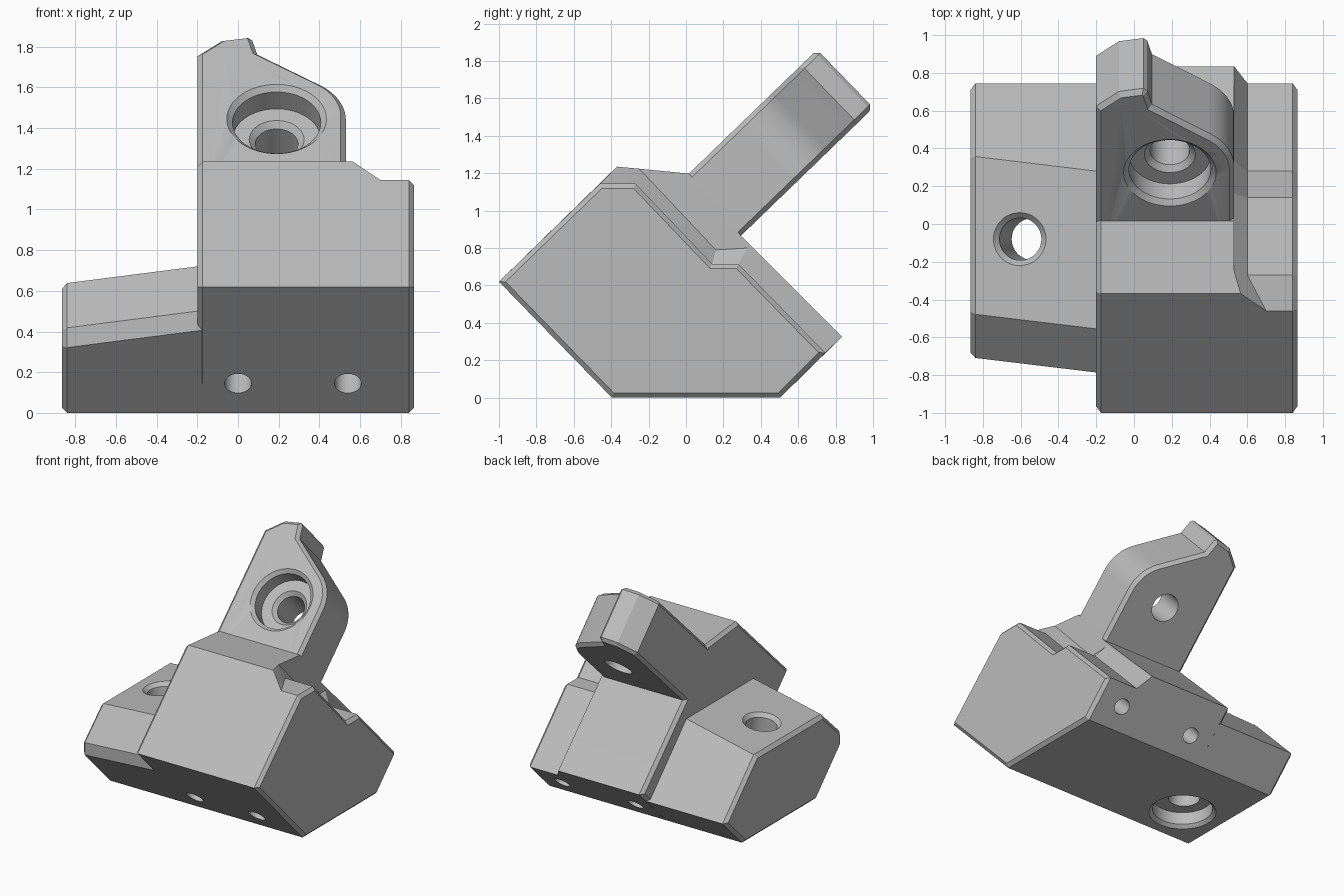
import bpy, bmesh, math
from mathutils import Vector

if "Cube" in bpy.data.objects:
    bpy.data.objects.remove(bpy.data.objects["Cube"], do_unlink=True)

grey = bpy.data.materials.new("plain grey")
grey.use_nodes = True
grey.diffuse_color = (0.5, 0.5, 0.5, 1)
grey.node_tree.nodes["Principled BSDF"].inputs["Base Color"].default_value = (0.5, 0.5, 0.5, 1)

BEVEL = 0.025


def loft(name, rings):
    """Solid through a series of rings with equal point counts."""
    bm = bmesh.new()
    loops = [[bm.verts.new(p) for p in ring] for ring in rings]
    n = len(loops[0])
    for a, b in zip(loops, loops[1:]):
        for i in range(n):
            j = (i + 1) % n
            bm.faces.new((a[i], a[j], b[j], b[i]))
    bm.faces.new(loops[0])
    bm.faces.new(loops[-1])
    bmesh.ops.recalc_face_normals(bm, faces=bm.faces)
    mesh = bpy.data.meshes.new(name)
    bm.to_mesh(mesh)
    bm.free()
    mesh.materials.append(grey)
    obj = bpy.data.objects.new(name, mesh)
    bpy.context.collection.objects.link(obj)
    return obj


def inset(points, w=BEVEL):
    """Shrink a flat outline by w with mitred corners."""
    pts = [Vector(p) for p in points]
    area = sum(a.x * b.y - a.y * b.x for a, b in zip(pts, pts[1:] + pts[:1]))
    side = 1 if area > 0 else -1
    out = []
    for i, p in enumerate(pts):
        d1 = (p - pts[i - 1]).normalized()
        d2 = (pts[(i + 1) % len(pts)] - p).normalized()
        n1 = Vector((-d1.y, d1.x)) * side
        n2 = Vector((-d2.y, d2.x)) * side
        out.append(p + (n1 + n2) * w / (1 + n1.dot(n2)))
    return out


def at_x(x, profile):
    return [(x, p[0], p[1]) for p in profile]


def drill(name, origin, axis, steps):
    """Round cutter along an axis; steps are (radius, depth) pairs."""
    q = Vector(axis).normalized().to_track_quat('Z', 'Y')
    angles = [math.tau * i / 48 for i in range(48)]
    obj = loft(name, [[Vector(origin) + q @ Vector((r * math.cos(a), r * math.sin(a), d))
                       for a in angles] for r, d in steps])
    obj.hide_render = True
    return obj


# Main body: slanted prism with a bevelled right side
FRONT, FOOT, HEEL = (-1, 0.62), (-0.396, 0), (0.503, 0)
body = [FRONT, (-0.369, 1.235), (0.016, 1.198), (0.294, 0.866), (0.835, 0.326), HEEL, FOOT]
main_body = loft("main_body", [at_x(-0.2, inset(body)), at_x(-0.175, body), at_x(0.53, body)])

# Left end: sloped step down from the body to a lower end block
high = [FRONT, (-0.369, 1.235), (-0.25, 1.224), (0.16, 0.79), (0.33, 0.8), (0.835, 0.326), HEEL, FOOT]
low = [FRONT, (-0.46, 1.144), (-0.27, 1.144), (0.14, 0.715), (0.28, 0.715), (0.745, 0.24), HEEL, FOOT]
high_ring = at_x(0.53, high)
high_ring[1] = (0.565, *high[1])
low_ring = at_x(0.6, low)
low_ring[1] = (0.7, *low[1])
left_end = loft("left_end", [at_x(0.45, high), high_ring, low_ring,
                             at_x(0.84, low), at_x(0.865, inset(low))])


# Right foot: low block whose top rises towards the body
def foot_profile(x):
    t = (x + 0.865) / 0.665
    y, z = -0.08 * t, 0.085 * t
    return [(-0.706 + y, 0.318 + z), (-0.706 + y, 0.415 + z), (-0.475 + y, 0.635 + z),
            (0.36 + y, 0.635 + z), (0.745, 0.24), HEEL, FOOT]


right_foot = loft("right_foot", [at_x(-0.865, inset(foot_profile(-0.865))),
                                 at_x(-0.84, foot_profile(-0.84)),
                                 at_x(-0.12, foot_profile(-0.12))])

# Arm: slab leaning back, with a rounded shoulder and a bevelled tip
U = Vector((0, 0.719, 0.695))
N = Vector((0, 0.695, -0.719))
ROOT = Vector((0, 0.016, 1.198))
THICK = 0.432
outline = [(-0.2, -0.25), (-0.2, 0.823), (-0.08, 0.93), (0.05, 0.953), (0.07, 0.935), (0.095, 0.835)]
for i in range(13):
    a = math.radians(55 * (1 - i / 12))
    outline.append((0.23 + 0.3 * math.cos(a), 0.374 + 0.3 * math.sin(a)))
outline.append((0.53, -0.25))


def arm_ring(points, depth):
    return [ROOT + Vector((p[0], 0, 0)) + U * p[1] + N * depth for p in points]


arm = loft("arm", [arm_ring(inset(outline), 0), arm_ring(outline, BEVEL),
                   arm_ring(outline, THICK - BEVEL), arm_ring(inset(outline), THICK)])

# Drilled holes
cutters = [
    drill("arm_bore", Vector((0.19, 0, 0)) + ROOT + U * 0.355, N,
          [(0.27, -0.025), (0.245, 0), (0.217, 0.025), (0.217, 0.14), (0.135, 0.141),
           (0.105, 0.17), (0.105, 0.6)]),
    drill("foot_bore", (-0.605, -0.08, 0.668), (0.127, 0, -0.99),
          [(0.165, -0.025), (0.14, 0), (0.112, 0.028), (0.112, 0.8)]),
    drill("foot_counterbore", (-0.52, -0.08, 0), (0, 0, 1),
          [(0.265, -0.025), (0.24, 0), (0.215, 0.025), (0.215, 0.12)]),
]
for x in (0, 0.54):
    cutters.append(drill("front_hole", (x, -0.537, 0.145), (0, 0.716, 0.698),
                         [(0.066, -0.1), (0.066, 0.3)]))
for x in (0, 0.64):
    cutters.append(drill("back_hole", (x, 0.63, 0.125), (0, -0.7, 0.714),
                         [(0.06, -0.1), (0.06, 0.3)]))

uses = {main_body: cutters[3:], left_end: cutters[3:], right_foot: cutters[1:3], arm: cutters[:1]}
for part, tools in uses.items():
    bpy.ops.object.select_all(action='DESELECT')
    part.select_set(True)
    bpy.context.view_layer.objects.active = part
    for tool in tools:
        mod = part.modifiers.new("hole", 'BOOLEAN')
        mod.operation = 'DIFFERENCE'
        mod.solver = 'EXACT'
        mod.object = tool
        bpy.ops.object.modifier_apply(modifier=mod.name)
    bpy.ops.object.shade_smooth_by_angle(angle=math.radians(20))

for tool in cutters:
    bpy.data.objects.remove(tool, do_unlink=True)
